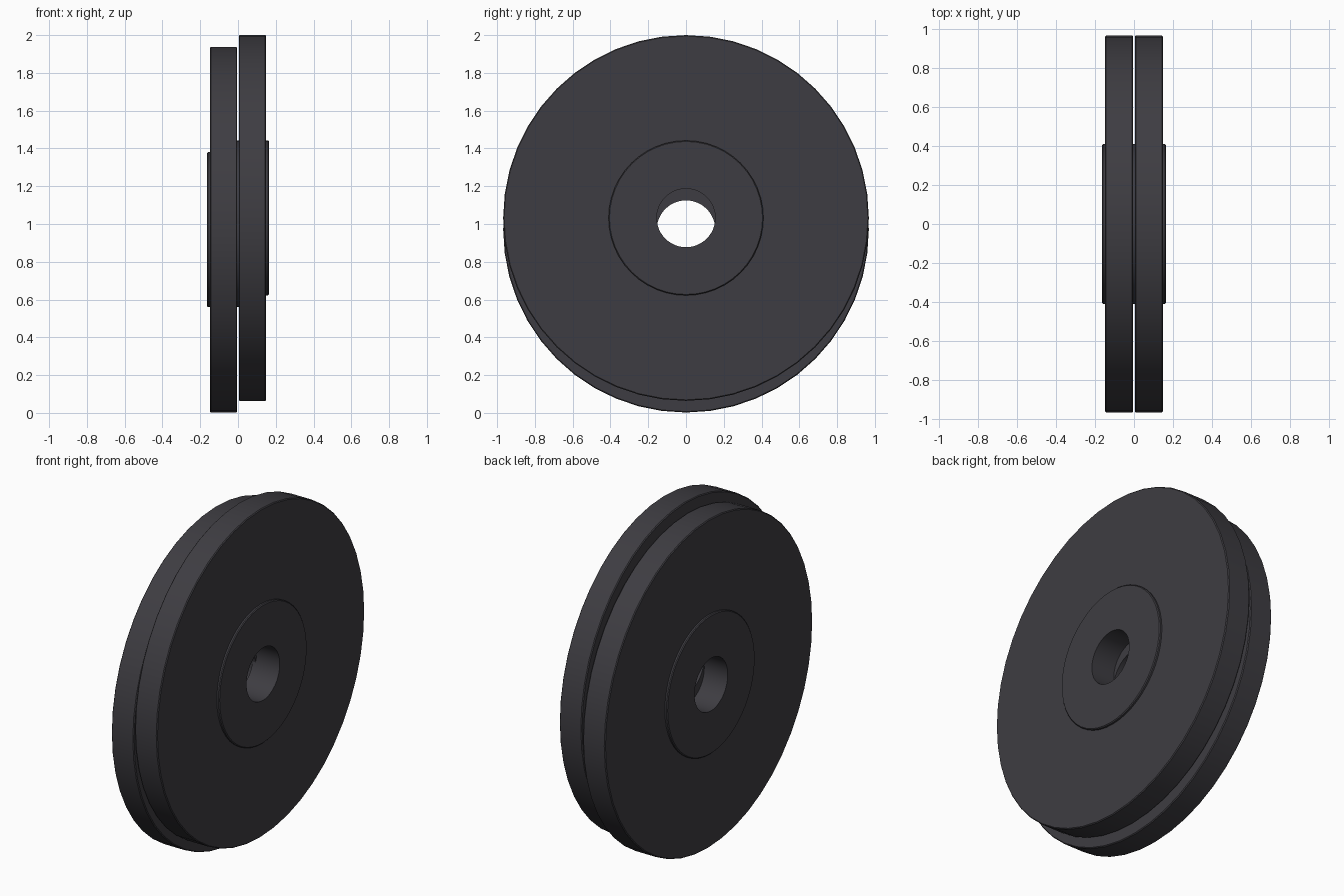
import bpy, bmesh, math
from mathutils import Vector

if "Cube" in bpy.data.objects:
    bpy.data.objects.remove(bpy.data.objects["Cube"])

# Dark rubbery grey used for both plates
dark_grey = bpy.data.materials.new("dark_grey")
colour = (0.048, 0.046, 0.054, 1)
dark_grey.use_nodes = True
dark_grey.diffuse_color = colour
dark_grey.node_tree.nodes["Principled BSDF"].inputs["Base Color"].default_value = colour

SIDES = 48
RIM, HUB, HOLE = 0.968, 0.41, 0.155      # radii
HALF, HUB_HALF, BEVEL = 0.0725, 0.0875, 0.005


def weight_plate(name, x, z):
    """Revolve a mirrored half profile of (x, radius) points around the x axis."""
    half = [(HUB_HALF, HOLE),
            (HUB_HALF, HUB - BEVEL), (HUB_HALF - BEVEL, HUB),
            (HALF, HUB),
            (HALF, RIM - BEVEL), (HALF - BEVEL, RIM)]
    profile = half + [(-px, r) for px, r in reversed(half)]

    bm = bmesh.new()
    rings = []
    for i in range(SIDES):
        a = 2 * math.pi * i / SIDES
        rings.append([bm.verts.new((px, r * math.sin(a), r * math.cos(a)))
                      for px, r in profile])
    n = len(profile)
    for i in range(SIDES):
        a, b = rings[i], rings[(i + 1) % SIDES]
        for j in range(n):
            k = (j + 1) % n
            bm.faces.new((a[j], a[k], b[k], b[j]))
    bmesh.ops.recalc_face_normals(bm, faces=bm.faces)

    mesh = bpy.data.meshes.new(name)
    bm.to_mesh(mesh)
    bm.free()
    mesh.materials.append(dark_grey)
    obj = bpy.data.objects.new(name, mesh)
    obj.location = Vector((x, 0, z))
    bpy.context.collection.objects.link(obj)

    # Smooth rim and hole, crisp edges
    bpy.ops.object.select_all(action='DESELECT')
    obj.select_set(True)
    bpy.context.view_layer.objects.active = obj
    bpy.ops.object.shade_smooth_by_angle(angle=math.radians(30))


# Two plates side by side, one resting slightly higher
weight_plate("left_weight_plate", 0.0765, 1.032)
weight_plate("right_weight_plate", -0.0765, 0.970)
